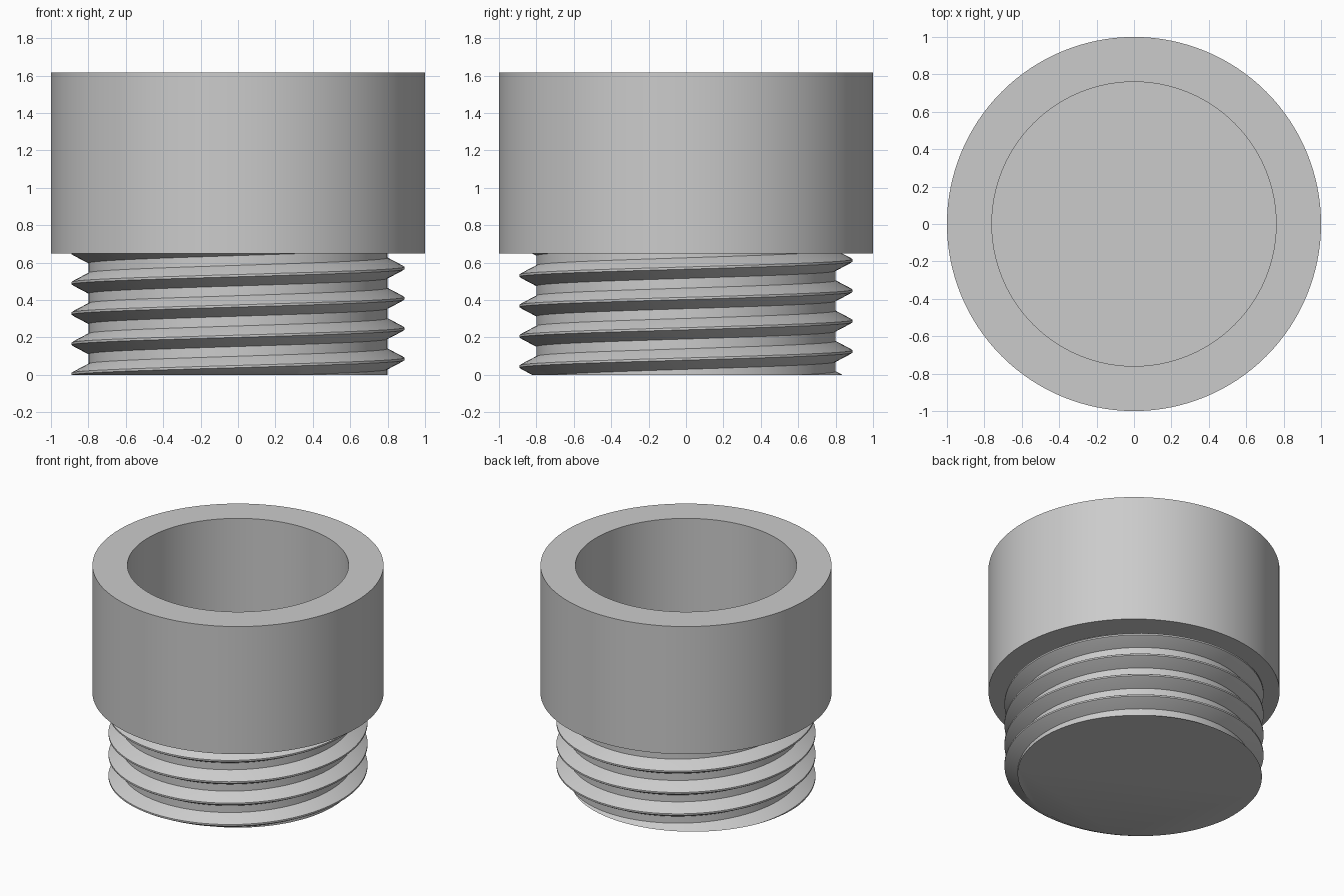
import bpy, bmesh
from math import cos, sin, tau

cube = bpy.data.objects.get("Cube")
if cube:
    bpy.data.objects.remove(cube, do_unlink=True)

SEGMENTS = 128
COLLAR_BOTTOM, TOP = 0.65, 1.617
FLOOR = 0.66
PITCH, ROOT, CREST = 0.162, 0.8, 0.89

grey = bpy.data.materials.new("plain grey")
grey.use_nodes = True
colour = (0.6, 0.6, 0.6, 1)
grey.diffuse_color = colour
grey.node_tree.nodes["Principled BSDF"].inputs["Base Color"].default_value = colour


def finish(name, bm):
    bmesh.ops.recalc_face_normals(bm, faces=bm.faces)
    mesh = bpy.data.meshes.new(name)
    bm.to_mesh(mesh)
    bm.free()
    mesh.materials.append(grey)
    obj = bpy.data.objects.new(name, mesh)
    bpy.context.collection.objects.link(obj)
    bpy.ops.object.select_all(action="DESELECT")
    obj.select_set(True)
    bpy.context.view_layer.objects.active = obj
    bpy.ops.object.shade_smooth_by_angle(angle=0.5)
    return obj


def ring(bm, radius, z):
    return [bm.verts.new((radius * cos(tau * i / SEGMENTS), radius * sin(tau * i / SEGMENTS), z))
            for i in range(SEGMENTS)]


# Collar: thick-walled cup with a flat underside
bm = bmesh.new()
rings = [ring(bm, r, z) for r, z in
         ((1, COLLAR_BOTTOM), (1, TOP), (0.76, TOP), (0.76, FLOOR))]
for a, b in zip(rings, rings[1:]):
    for i in range(SEGMENTS):
        j = (i + 1) % SEGMENTS
        bm.faces.new((a[i], a[j], b[j], b[i]))
bm.faces.new(rings[0])
bm.faces.new(rings[-1])
finish("collar", bm)

# Threaded plug: one tooth profile repeated up a right-handed helix
tooth = [(ROOT, -0.055), (0.878, -0.014), (CREST, -0.006),
         (CREST, 0.006), (0.878, 0.014), (ROOT, 0.055)]
profile = [(r, 0.085 + PITCH * turn + dz) for turn in range(-3, 6) for r, dz in tooth]
bm = bmesh.new()
columns = []
for i in range(SEGMENTS):
    t = i / SEGMENTS
    columns.append([bm.verts.new((r * cos(tau * t), r * sin(tau * t), z + PITCH * t))
                    for r, z in profile])
# The last column joins the first one a full tooth higher
columns.append(columns[0][len(tooth):])
for a, b in zip(columns, columns[1:]):
    for k in range(min(len(a), len(b)) - 1):
        bm.faces.new((a[k], b[k], b[k + 1], a[k + 1]))

# Trim both ends flat and close them
for height, direction in ((0, -1), (COLLAR_BOTTOM + 0.005, 1)):
    cut = bmesh.ops.bisect_plane(bm, geom=bm.verts[:] + bm.edges[:] + bm.faces[:], dist=1e-5,
                                 plane_co=(0, 0, height), plane_no=(0, 0, direction),
                                 clear_outer=True)
    rim = [e for e in cut["geom_cut"] if isinstance(e, bmesh.types.BMEdge) and e.is_boundary]
    bmesh.ops.contextual_create(bm, geom=rim)
finish("threaded_plug", bm)
